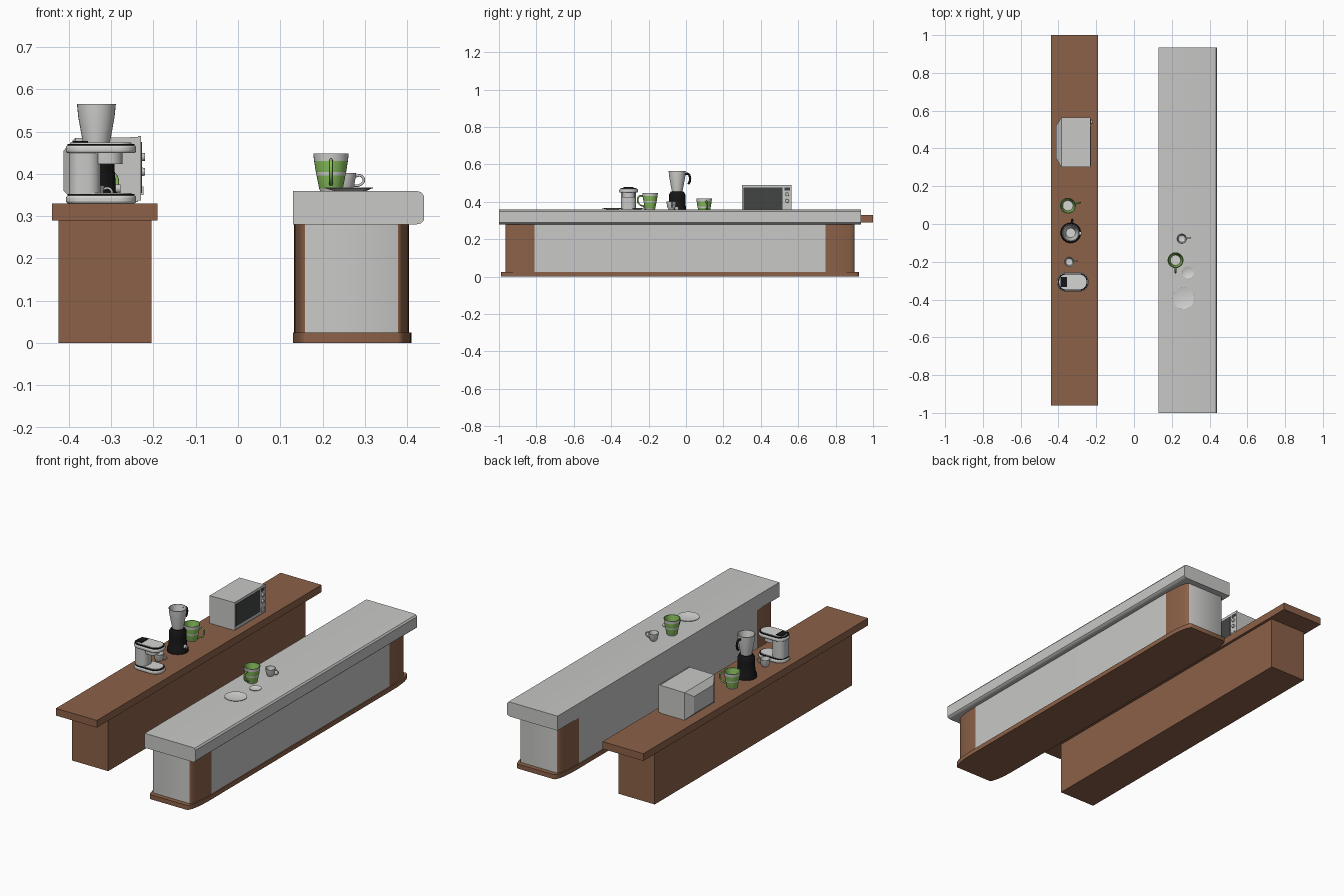
import bpy, bmesh, math
from mathutils import Vector

cube = bpy.data.objects.get("Cube")
if cube:
    bpy.data.objects.remove(cube, do_unlink=True)


def material(name, r, g, b):
    m = bpy.data.materials.new(name)
    m.use_nodes = True
    m.diffuse_color = (r, g, b, 1)
    m.node_tree.nodes["Principled BSDF"].inputs["Base Color"].default_value = (r, g, b, 1)
    return m


WOOD = material("brown wood", 0.26, 0.12, 0.064)
GREY = material("light grey", 0.58, 0.58, 0.57)
WHITE = material("off white", 0.66, 0.66, 0.65)
GREEN = material("green glaze", 0.25, 0.53, 0.11)
BLACK = material("black plastic", 0.008, 0.008, 0.009)
GLASS = material("dark glass", 0.055, 0.058, 0.058)


def finish(name, bm, mats, smooth=True, bevel=0):
    bmesh.ops.recalc_face_normals(bm, faces=bm.faces)
    mesh = bpy.data.meshes.new(name)
    bm.to_mesh(mesh)
    bm.free()
    for m in mats:
        mesh.materials.append(m)
    ob = bpy.data.objects.new(name, mesh)
    bpy.context.collection.objects.link(ob)
    if bevel:
        mod = ob.modifiers.new("soft edge", 'BEVEL')
        mod.width, mod.segments, mod.limit_method = bevel, 3, 'ANGLE'
    if smooth:
        bpy.ops.object.select_all(action='DESELECT')
        ob.select_set(True)
        bpy.context.view_layer.objects.active = ob
        bpy.ops.object.shade_smooth_by_angle(angle=math.radians(35))
    return ob


def prism(name, pts, lo, hi, mats, axis='z', rule=None, bevel=0):
    """Extrude a 2D outline along z or y."""
    bm = bmesh.new()
    place = (lambda a, b, h: (a, b, h)) if axis == 'z' else (lambda a, b, h: (a, h, b))
    rings = [[bm.verts.new(place(a, b, h)) for a, b in pts] for h in (lo, hi)]
    n = len(pts)
    bm.faces.new(rings[0])
    bm.faces.new(rings[1])
    for i in range(n):
        j = (i + 1) % n
        bm.faces.new((rings[0][i], rings[0][j], rings[1][j], rings[1][i]))
    bm.normal_update()
    if rule:
        for f in bm.faces:
            f.material_index = rule(f)
    return finish(name, bm, mats, True, bevel)


def box(name, x0, x1, y0, y1, z0, z1, mat, bevel=0):
    return prism(name, [(x0, y0), (x1, y0), (x1, y1), (x0, y1)], z0, z1, [mat], bevel=bevel)


def rounded(x0, x1, y0, y1, rx, ry, steps=8):
    """Rectangle outline with elliptical corners."""
    pts = []
    corners = [(x1 - rx, y1 - ry), (x0 + rx, y1 - ry), (x0 + rx, y0 + ry), (x1 - rx, y0 + ry)]
    for q, (cx, cy) in enumerate(corners):
        for s in range(steps + 1):
            a = math.pi / 2 * (q + s / steps)
            pts.append((cx + rx * math.cos(a), cy + ry * math.sin(a)))
    return pts


def lathe(name, centre, profile, mats, colours=None, steps=32):
    """Spin (radius, height) points; colours gives a slot per band."""
    bm = bmesh.new()
    rings = []
    for r, z in profile:
        if r == 0:
            rings.append([bm.verts.new((0, 0, z))] * steps)
        else:
            rings.append([bm.verts.new((r * math.cos(i * math.tau / steps),
                                        r * math.sin(i * math.tau / steps), z)) for i in range(steps)])
    for k, (a, b) in enumerate(zip(rings, rings[1:])):
        for i in range(steps):
            j = (i + 1) % steps
            quad = list(dict.fromkeys((a[i], a[j], b[j], b[i])))
            f = bm.faces.new(quad)
            f.material_index = colours[k] if colours else 0
    ob = finish(name, bm, mats)
    ob.location = centre
    return ob


def handle(name, centre, angle, pts, radius, mat):
    """Round tube through (outward, up) points, turned about the vessel."""
    cu = bpy.data.curves.new(name, 'CURVE')
    cu.dimensions, cu.bevel_depth, cu.bevel_resolution = '3D', radius, 2
    cu.resolution_u, cu.use_fill_caps = 6, True
    sp = cu.splines.new('BEZIER')
    sp.bezier_points.add(len(pts) - 1)
    for p, (d, z) in zip(sp.bezier_points, pts):
        p.co = Vector((d, 0, z))
        p.handle_left_type = p.handle_right_type = 'AUTO'
    cu.materials.append(mat)
    ob = bpy.data.objects.new(name, cu)
    ob.location, ob.rotation_euler = centre, (0, 0, angle)
    bpy.context.collection.objects.link(ob)
    bpy.ops.object.select_all(action='DESELECT')
    ob.select_set(True)
    bpy.context.view_layer.objects.active = ob
    bpy.ops.object.convert(target='MESH')


# Back counter in wood
box("back_counter_base", -0.425, -0.205, -0.84, 0.88, 0, 0.29, WOOD)
box("back_counter_top", -0.44, -0.19, -0.96, 1.0, 0.29, 0.33, WOOD)

# Serving counter: plinth, body with curved wooden corners, slab top
prism("bar_plinth", rounded(0.13, 0.41, -0.99, 0.925, 0.03, 0.155), 0, 0.025, [WOOD])
prism("bar_body", rounded(0.133, 0.405, -0.965, 0.90, 0.026, 0.155), 0.025, 0.285, [WOOD, GREY],
      rule=lambda f: int(max(abs(f.normal.x), abs(f.normal.y)) > 0.99 and f.calc_area() > 0.04))
prism("bar_top", [(0.13, 0.28), (0.42, 0.28), (0.433, 0.283), (0.44, 0.29), (0.44, 0.348),
                  (0.433, 0.357), (0.42, 0.36), (0.13, 0.36)], -1.0, 0.935, [GREY], axis='y')

# Striped green mugs
MUG = [(0, 0), (0.026, 0), (0.028, 0.005), (0.034, 0.036), (0.036, 0.045), (0.040, 0.071),
       (0.042, 0.088), (0.038, 0.088), (0.027, 0.008), (0, 0.008)]
MUG_COLOURS = [0, 0, 1, 0, 1, 0, 1, 1, 0]
for name, pos, ang in (("bar_mug", (0.22, -0.192, 0.36), -math.pi / 2),
                       ("back_mug", (-0.35, 0.097, 0.33), 0.25)):
    lathe(name, pos, MUG, [WHITE, GREEN], MUG_COLOURS)
    handle(name + "_handle", pos, ang,
           [(0.035, 0.07), (0.055, 0.071), (0.066, 0.055), (0.056, 0.026), (0.031, 0.016)], 0.0045, GREEN)

# Small white cups
CUP = [(0, 0), (0.015, 0), (0.022, 0.012), (0.027, 0.042), (0.024, 0.042), (0.018, 0.012), (0, 0.006)]
for name, pos in (("bar_cup", (0.253, -0.078, 0.36)), ("back_cup", (-0.343, -0.2, 0.33))):
    lathe(name, pos, CUP, [WHITE])
    handle(name + "_handle", pos, 0.1,
           [(0.024, 0.034), (0.037, 0.036), (0.045, 0.026), (0.036, 0.014), (0.021, 0.012)], 0.003, WHITE)

# Plates
for name, pos, r in (("large_plate", (0.262, -0.393, 0.36), 0.057), ("small_plate", (0.286, -0.257, 0.36), 0.031)):
    lathe(name, pos, [(0, 0), (r * 0.6, 0), (r, 0.006), (r, 0.008), (r * 0.6, 0.003), (0, 0.003)], [WHITE])

# Blender: black motor base, open jar, handle and dial
JUG = (-0.335, -0.047, 0.33)
lathe("blender_base", JUG, [(0, 0), (0.054, 0), (0.054, 0.014), (0.047, 0.03), (0.043, 0.08),
                            (0.043, 0.11), (0.034, 0.125), (0, 0.125)], [BLACK])
lathe("blender_jar", JUG, [(0, 0.125), (0.028, 0.125), (0.034, 0.155), (0.043, 0.205), (0.046, 0.235),
                           (0.042, 0.235), (0.031, 0.155), (0.025, 0.135), (0, 0.135)], [WHITE])
handle("blender_handle", JUG, 1.45,
       [(0.040, 0.218), (0.058, 0.219), (0.068, 0.205), (0.066, 0.175), (0.060, 0.165)], 0.006, BLACK)
dial = lathe("blender_dial", (-0.29, -0.05, 0.365), [(0, 0), (0.011, 0), (0.010, 0.012), (0, 0.012)], [GREY], steps=16)
dial.rotation_euler.y = math.pi / 2


# Coffee machine: two oval slabs joined by a water column
def oval(name, inset, z0, z1, mat, bevel=0):
    r = 0.046 - inset
    prism(name, rounded(-0.407 + inset, -0.241 - inset, -0.357 + inset, -0.257 - inset, r, r),
          z0, z1, [mat], bevel=bevel)


for part, z in (("foot", 0.33), ("head", 0.449)):
    oval("coffee_" + part, 0, z, z + 0.019, WHITE, 0.006)
    oval("coffee_" + part + "_trim", 0.004, z + 0.018, z + 0.022, BLACK)
    oval("coffee_" + part + "_plate", 0.011, z + 0.022, z + 0.025, WHITE)
prism("coffee_column", rounded(-0.40, -0.325, -0.347, -0.268, 0.03, 0.03), 0.35, 0.45, [GREY])
prism("coffee_brew_group", rounded(-0.345, -0.273, -0.34, -0.274, 0.03, 0.03), 0.424, 0.45, [GREY])
box("coffee_lid_button", -0.39, -0.355, -0.333, -0.28, 0.474, 0.478, BLACK)

# Microwave: case with a tapered rear, front frame, window and controls
bm = bmesh.new()
sections = [(-0.413, 0.35, 0.52, 0.36, 0.455), (-0.385, 0.302, 0.563, 0.333, 0.485),
            (-0.236, 0.302, 0.563, 0.333, 0.487)]
loops = [[bm.verts.new((x, y, z)) for y, z in ((y0, z0), (y1, z0), (y1, z1), (y0, z1))]
         for x, y0, y1, z0, z1 in sections]
bm.faces.new(loops[0])
bm.faces.new(loops[-1])
for a, b in zip(loops, loops[1:]):
    for i in range(4):
        j = (i + 1) % 4
        bm.faces.new((a[i], a[j], b[j], b[i]))
finish("microwave_case", bm, [GREY], smooth=False)
box("microwave_front", -0.236, -0.229, 0.30, 0.565, 0.337, 0.49, GREY)
box("microwave_window", -0.229, -0.227, 0.307, 0.515, 0.355, 0.476, GLASS)
for i, z in enumerate((0.44, 0.405)):
    knob = lathe("microwave_knob_%d" % (i + 1), (-0.229, 0.541, z),
                 [(0, 0), (0.010, 0), (0.009, 0.009), (0, 0.009)], [GREY], steps=16)
    knob.rotation_euler.y = math.pi / 2
box("microwave_display", -0.229, -0.227, 0.526, 0.556, 0.46, 0.476, GLASS)
box("microwave_door_button", -0.229, -0.224, 0.527, 0.555, 0.35, 0.37, GREY)
